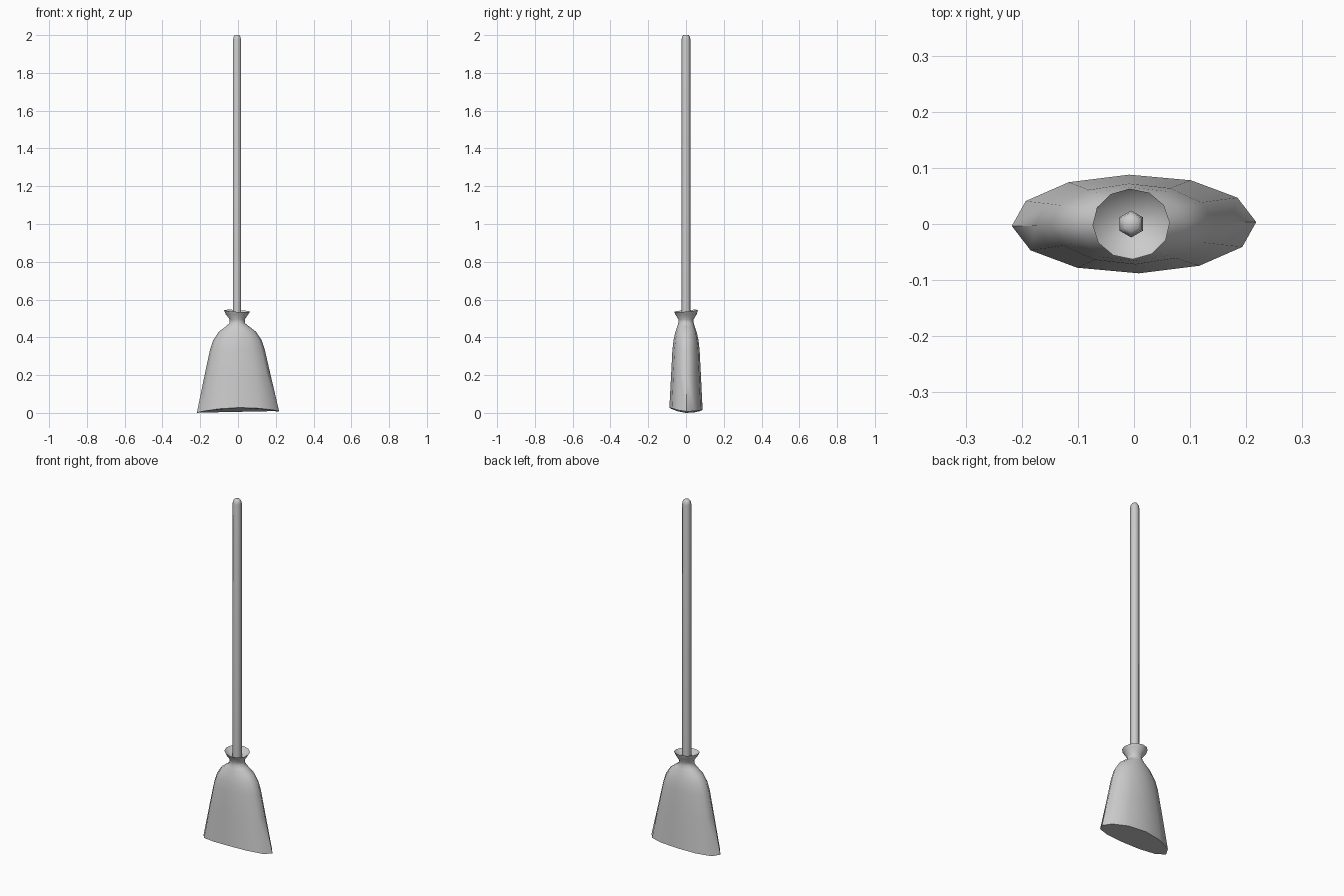
import bpy, bmesh, math

if "Cube" in bpy.data.objects:
    bpy.data.objects.remove(bpy.data.objects["Cube"])


def loft(name, rings, smooth_angle):
    """rings: lists of points, same count, top to bottom; both ends capped."""
    bm = bmesh.new()
    loops = [[bm.verts.new(p) for p in ring] for ring in rings]
    for a, b in zip(loops, loops[1:]):
        n = len(a)
        for i in range(n):
            bm.faces.new((a[i], b[i], b[(i + 1) % n], a[(i + 1) % n]))
    bm.faces.new(loops[0])
    bm.faces.new(loops[-1])
    bmesh.ops.recalc_face_normals(bm, faces=bm.faces)
    me = bpy.data.meshes.new(name)
    bm.to_mesh(me)
    bm.free()
    ob = bpy.data.objects.new(name, me)
    bpy.context.collection.objects.link(ob)
    bpy.ops.object.select_all(action='DESELECT')
    ob.select_set(True)
    bpy.context.view_layer.objects.active = ob
    bpy.ops.object.shade_smooth_by_angle(angle=math.radians(smooth_angle))
    return ob


def ring(cx, rx, ry, z, n, start=0.0, height=None):
    pts = []
    for i in range(n):
        a = start + 2 * math.pi * i / n
        c, s = math.cos(a), math.sin(a)
        pts.append((cx + rx * c, ry * s, z + (height(c, s) if height else 0)))
    return pts


# hexagonal handle with a chamfered tip
handle_profile = [(0.014, 2.0), (0.021, 1.991), (0.024, 1.975), (0.024, 0.5)]
loft("handle", [ring(-0.005, r, r, z, 6, math.pi / 6) for r, z in handle_profile], 65)


# flat brush: hollow collar mouth, pinched neck, flared skirt
def rim_wave(c, s):
    return 0.005 * s - 0.004 * c


def hem_wave(c, s):
    return -0.018 * c * c + 0.004 * c - 0.006 * s


# (centre x, half width, half depth, z, height variation)
brush_profile = [
    (-0.005, 0.030, 0.030, 0.505, None),
    (-0.005, 0.069, 0.063, 0.540, rim_wave),
    (-0.005, 0.060, 0.057, 0.522, None),
    (-0.004, 0.040, 0.040, 0.495, None),
    (-0.004, 0.041, 0.041, 0.475, None),
    (-0.003, 0.061, 0.046, 0.458, None),
    (-0.003, 0.098, 0.056, 0.430, None),
    (-0.003, 0.128, 0.066, 0.385, None),
    (-0.003, 0.145, 0.072, 0.335, None),
    (-0.002, 0.175, 0.079, 0.200, None),
    (0.0, 0.218, 0.088, 0.022, hem_wave),
]
loft("brush", [ring(cx, rx, ry, z, 12, 0.04, h)
               for cx, rx, ry, z, h in brush_profile], 60)
